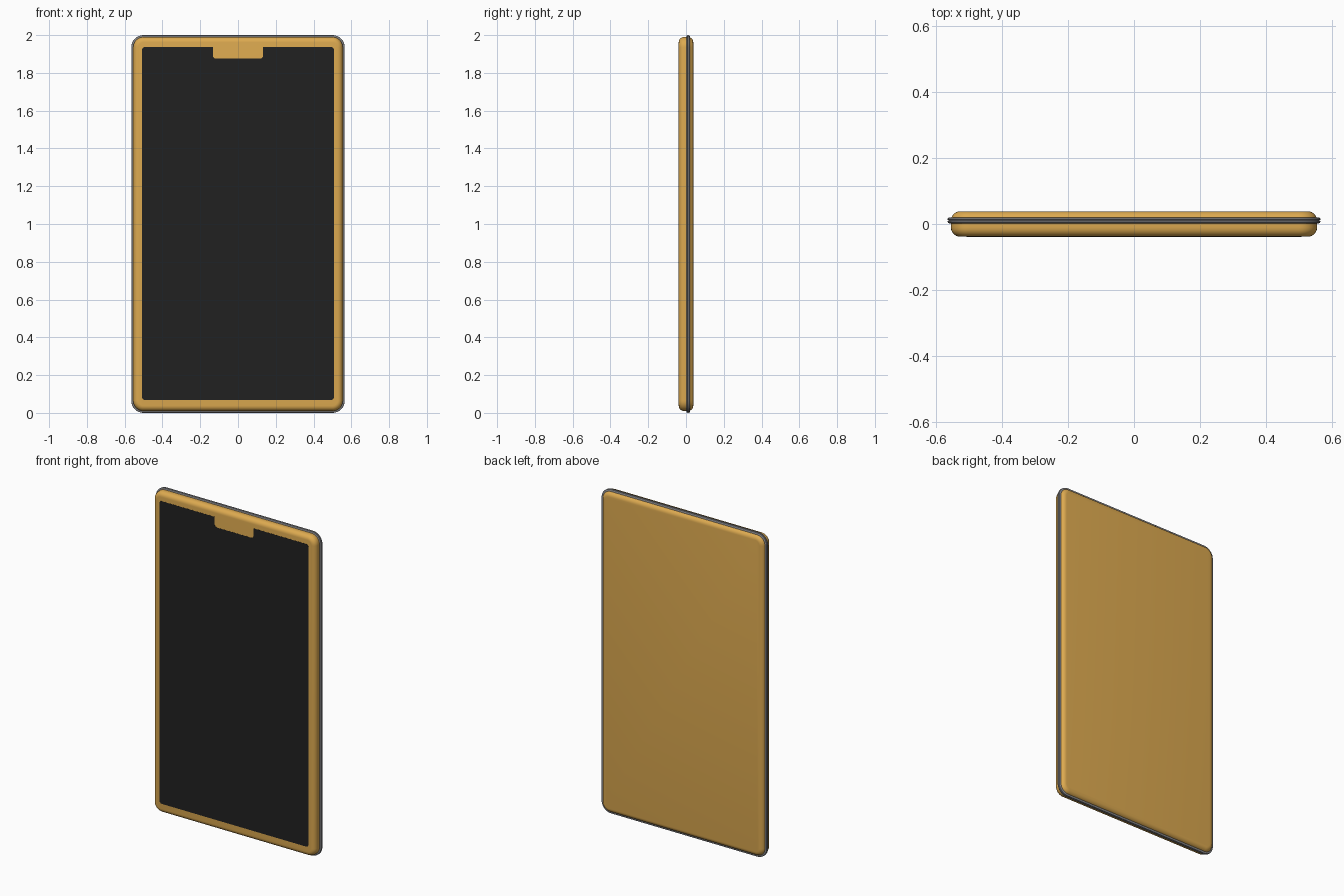
import bpy, bmesh, math
from mathutils import Vector

if "Cube" in bpy.data.objects:
    bpy.data.objects.remove(bpy.data.objects["Cube"])


def material(name, color):
    m = bpy.data.materials.new(name)
    m.diffuse_color = color
    m.use_nodes = True
    m.node_tree.nodes["Principled BSDF"].inputs["Base Color"].default_value = m.diffuse_color
    return m


orange = material("orange_case", (0.72, 0.40, 0.08, 1))
black = material("black_glass", (0.015, 0.015, 0.015, 1))
grey = material("grey_metal", (0.25, 0.25, 0.26, 1))


def fillet(corners, steps=8):
    """Round the square corners (x, z, radius) of an outline."""
    pts = []
    for i, (x, z, r) in enumerate(corners):
        p = Vector((x, z))
        if r == 0:
            pts.append(p)
            continue
        d1 = (Vector(corners[i - 1][:2]) - p).normalized()
        d2 = (Vector(corners[(i + 1) % len(corners)][:2]) - p).normalized()
        c = p + (d1 + d2) * r
        for k in range(steps + 1):
            t = math.pi / 2 * k / steps
            pts.append(c - d2 * r * math.cos(t) - d1 * r * math.sin(t))
    return pts


def rounded_rect(inset):
    w, h, r = 0.555 - inset, 0.99 - inset, 0.055 - inset
    return fillet([(-w, 1 - h, r), (w, 1 - h, r), (w, 1 + h, r), (-w, 1 + h, r)])


def loft(name, layers, mat):
    """Skin a stack of matching outlines [(outline, y)] and cap both ends."""
    bm = bmesh.new()
    rings = [[bm.verts.new((p.x, y, p.y)) for p in pts] for pts, y in layers]
    n = len(rings[0])
    for a, b in zip(rings, rings[1:]):
        for i in range(n):
            j = (i + 1) % n
            bm.faces.new((a[i], a[j], b[j], b[i]))
    bm.faces.new(rings[0])
    bm.faces.new(rings[-1])
    bmesh.ops.recalc_face_normals(bm, faces=bm.faces)
    me = bpy.data.meshes.new(name)
    bm.to_mesh(me)
    bm.free()
    me.materials.append(mat)
    ob = bpy.data.objects.new(name, me)
    bpy.context.collection.objects.link(ob)
    bpy.ops.object.select_all(action='DESELECT')
    ob.select_set(True)
    bpy.context.view_layer.objects.active = ob
    bpy.ops.object.shade_smooth_by_angle(angle=math.radians(35))
    return ob


# Case with rounded front and back rims
R, D = 0.028, 0.0385
arc = [math.pi / 2 * k / 6 for k in range(7)]
front = [(rounded_rect(R * (1 - math.sin(t))), -D + R * (1 - math.cos(t))) for t in arc]
back = [(pts, -y) for pts, y in reversed(front)]
loft("case", front + back, orange)

# Metal band around the edge, with a fine groove
band = [(0.01, 0.002), (-0.006, 0.002), (-0.009, 0.004), (-0.010, 0.007),
        (-0.010, 0.009), (-0.007, 0.010), (-0.007, 0.012), (-0.010, 0.013),
        (-0.010, 0.015), (-0.009, 0.018), (-0.006, 0.020), (0.01, 0.020)]
loft("edge_band", [(rounded_rect(i), y) for i, y in band], grey)

# Screen with a notch in the top edge
r, w, nw, bottom, top, notch = 0.015, 0.508, 0.132, 0.069, 1.937, 1.875
outline = fillet([(-w, bottom, r), (w, bottom, r), (w, top, r), (nw, top, 0),
                  (nw, notch, r), (-nw, notch, r), (-nw, top, 0), (-w, top, r)])
loft("screen", [(outline, -D - 0.0008), (outline, -D + 0.004)], black)
